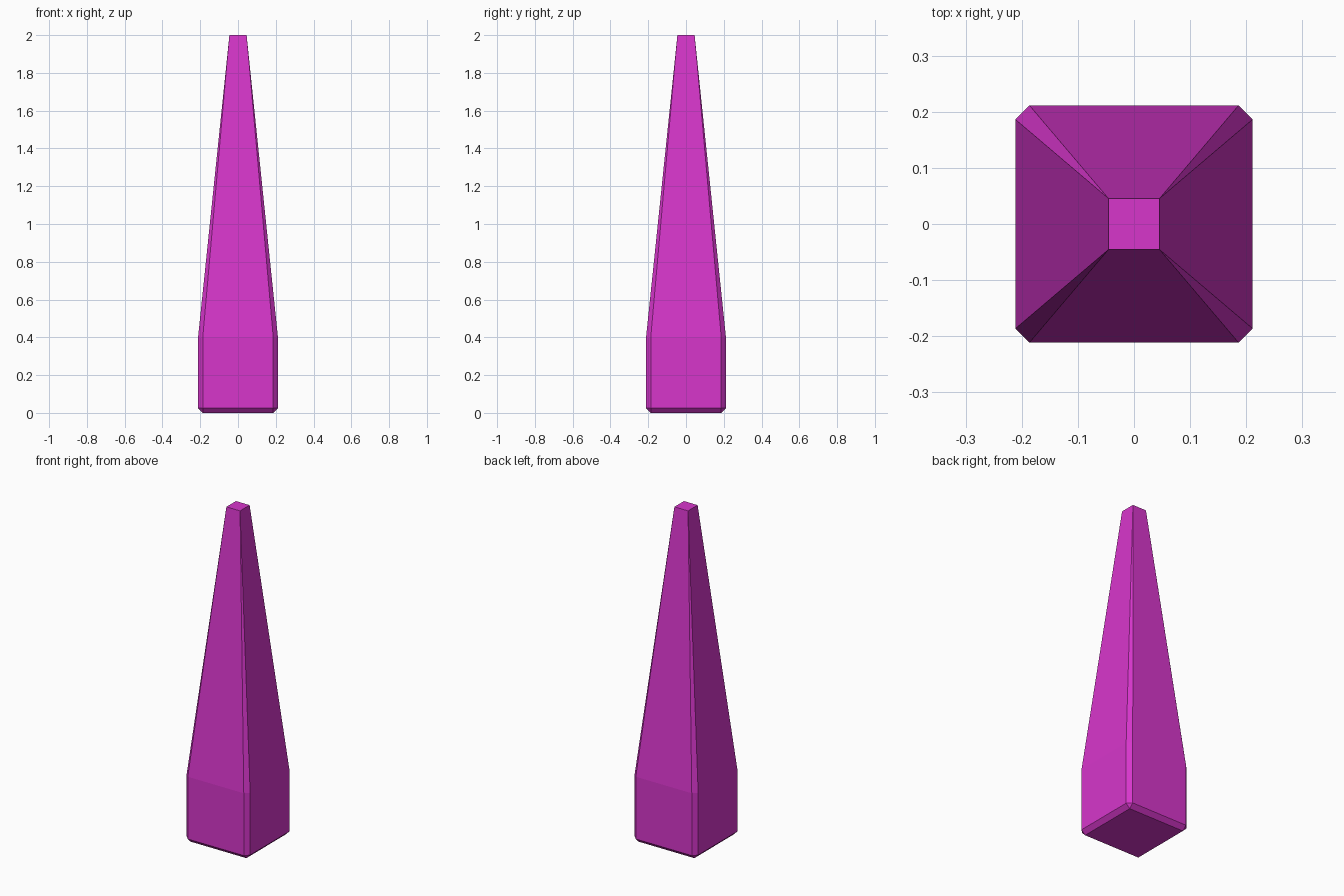
import bpy, bmesh

if "Cube" in bpy.data.objects:
    bpy.data.objects.remove(bpy.data.objects["Cube"])

HALF, CHAMFER, TIP = 0.2115, 0.025, 0.0455
SHOULDER, HEIGHT = 0.40, 2.0
INNER = HALF - CHAMFER


def corners(a, b, z):
    """Points at (+-a, +-b) on one level."""
    return [(sx * a, sy * b, z) for sx in (-1, 1) for sy in (-1, 1)]


# Cross-sections: bottom square, two chamfered squares, small top square
points = corners(INNER, INNER, 0) + corners(TIP, TIP, HEIGHT)
for z in (CHAMFER, SHOULDER):
    points += corners(HALF, INNER, z) + corners(INNER, HALF, z)

# Tapered post: the solid is convex, so skin the sections with a hull
bm = bmesh.new()
for p in points:
    bm.verts.new(p)
bmesh.ops.convex_hull(bm, input=bm.verts[:])
bmesh.ops.dissolve_limit(bm, angle_limit=0.01, verts=bm.verts[:], edges=bm.edges[:])
bmesh.ops.recalc_face_normals(bm, faces=bm.faces[:])
mesh = bpy.data.meshes.new("tapered_post")
bm.to_mesh(mesh)
bm.free()

# Single flat colour
magenta = bpy.data.materials.new("magenta")
magenta.diffuse_color = (0.68, 0.037, 0.60, 1)
magenta.use_nodes = True
magenta.node_tree.nodes["Principled BSDF"].inputs["Base Color"].default_value = magenta.diffuse_color
mesh.materials.append(magenta)

post = bpy.data.objects.new("tapered_post", mesh)
bpy.context.collection.objects.link(post)
